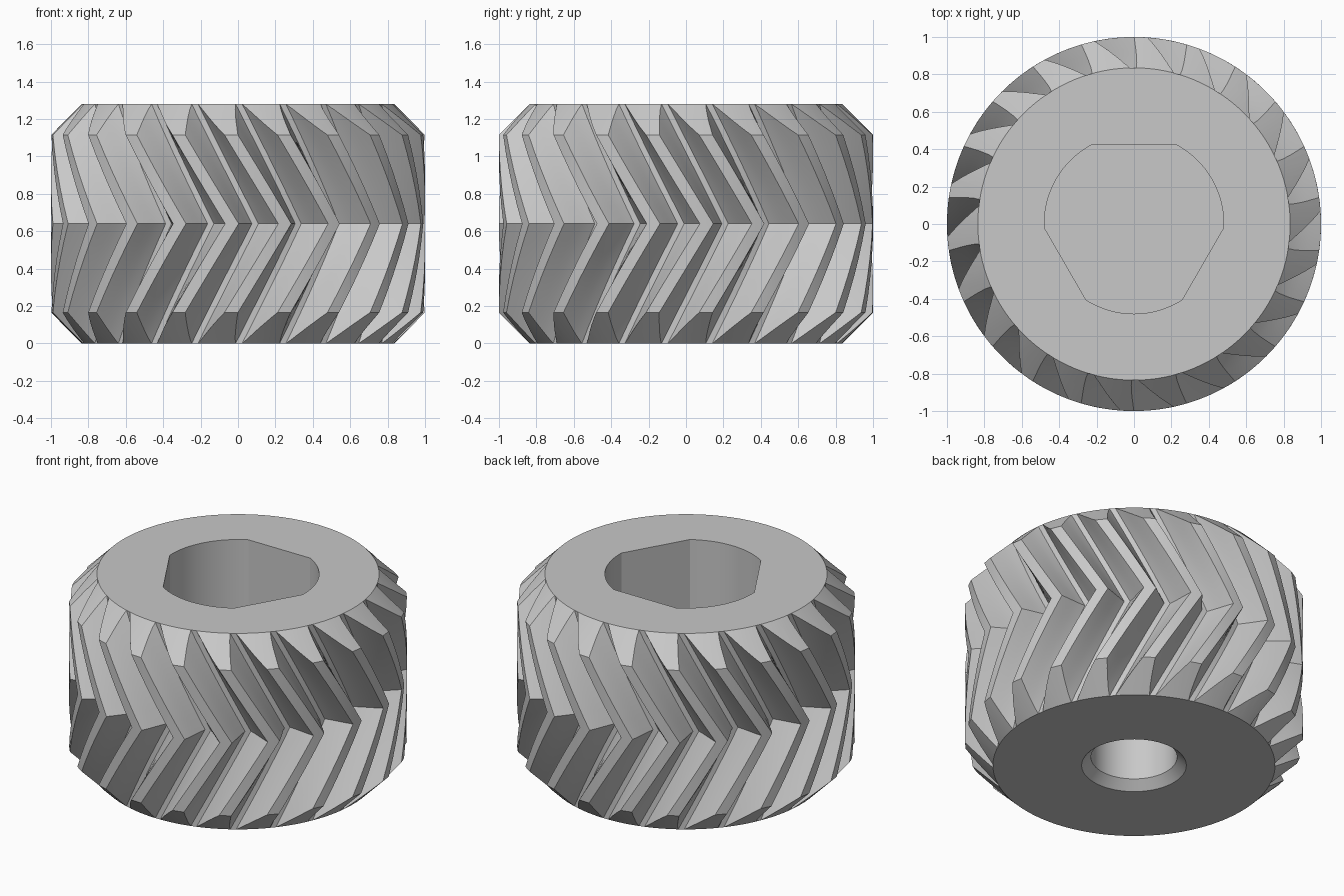
import bpy, bmesh, math

if "Cube" in bpy.data.objects:
    bpy.data.objects.remove(bpy.data.objects["Cube"], do_unlink=True)

HEIGHT, MID = 1.28, 0.64
TEETH = 22
PITCH = math.tau / TEETH
TWIST = 0.61                      # radians of helix per unit of height
PHASE = math.radians(-75.5)       # centre of one tooth at mid height

grey = bpy.data.materials.new("light_grey")
grey.use_nodes = True
grey.diffuse_color = (0.58, 0.58, 0.58, 1)
grey.node_tree.nodes["Principled BSDF"].inputs["Base Color"].default_value = (0.58, 0.58, 0.58, 1)


def loft(name, loops):
    """Closed solid through a stack of equal loops, from bottom to top."""
    bm = bmesh.new()
    rings = [[bm.verts.new(p) for p in loop] for loop in loops]
    n = len(rings[0])
    for low, high in zip(rings, rings[1:]):
        for i in range(n):
            j = (i + 1) % n
            bm.faces.new((low[i], low[j], high[j], high[i]))
    bm.faces.new(rings[0][::-1])
    bm.faces.new(rings[-1])
    bmesh.ops.recalc_face_normals(bm, faces=bm.faces)
    mesh = bpy.data.meshes.new(name)
    bm.to_mesh(mesh)
    bm.free()
    mesh.materials.append(grey)
    obj = bpy.data.objects.new(name, mesh)
    bpy.context.collection.objects.link(obj)
    return obj


def ring(r, z, n=128):
    return [(r * math.cos(math.tau * i / n), r * math.sin(math.tau * i / n), z) for i in range(n)]


def cut(target, tool, operation):
    tool.hide_render = True
    mod = target.modifiers.new(tool.name, "BOOLEAN")
    mod.operation, mod.solver, mod.object = operation, "EXACT", tool
    bpy.context.view_layer.objects.active = target
    bpy.ops.object.modifier_apply(modifier=mod.name)
    bpy.data.objects.remove(tool, do_unlink=True)


# Tooth outline: radius and half angle, from root to tip
half = [(0.835, 0.122), (0.865, 0.102), (0.9, 0.083), (0.935, 0.066), (0.97, 0.050), (1.0, 0.036)]
tooth = [(r, -a) for r, a in half] + [(1.0, 0)] + [(r, a) for r, a in reversed(half)]


def gear_loop(z):
    turn = PHASE - TWIST * abs(z - MID)
    return [(r * math.cos(turn + k * PITCH + a), r * math.sin(turn + k * PITCH + a), z)
            for k in range(TEETH) for r, a in tooth]


# Double helical gear body, a little too tall before trimming
STEPS = 7
gear = loft("herringbone_gear", [gear_loop(MID + 0.66 * i / STEPS) for i in range(-STEPS, STEPS + 1)])

# Trim both ends to conical chamfers
cut(gear, loft("chamfer_trim", [ring(0.835, 0), ring(1.02, 0.185),
                                ring(1.02, HEIGHT - 0.185), ring(0.835, HEIGHT)]), "INTERSECT")

# Round pocket with three flats, open at the top
R, FLAT = 0.48, 0.425
corner = math.acos(FLAT / R)
arc = math.tau / 3 - 2 * corner
angles = [math.pi / 2 + k * math.tau / 3 + corner + arc * i / 16 for k in range(3) for i in range(17)]
cut(gear, loft("pocket_cutter", [[(R * math.cos(a), R * math.sin(a), z) for a in angles]
                                 for z in (0.56, HEIGHT + 0.1)]), "DIFFERENCE")

# Countersunk blind hole underneath
cut(gear, loft("hole_cutter", [ring(0.36, -0.05, 64), ring(0.255, 0.055, 64),
                               ring(0.255, 0.42, 64)]), "DIFFERENCE")

# Smooth flanks with sharp edges
bpy.ops.object.select_all(action="DESELECT")
gear.select_set(True)
bpy.context.view_layer.objects.active = gear
bpy.ops.object.shade_smooth_by_angle(angle=math.radians(25))
